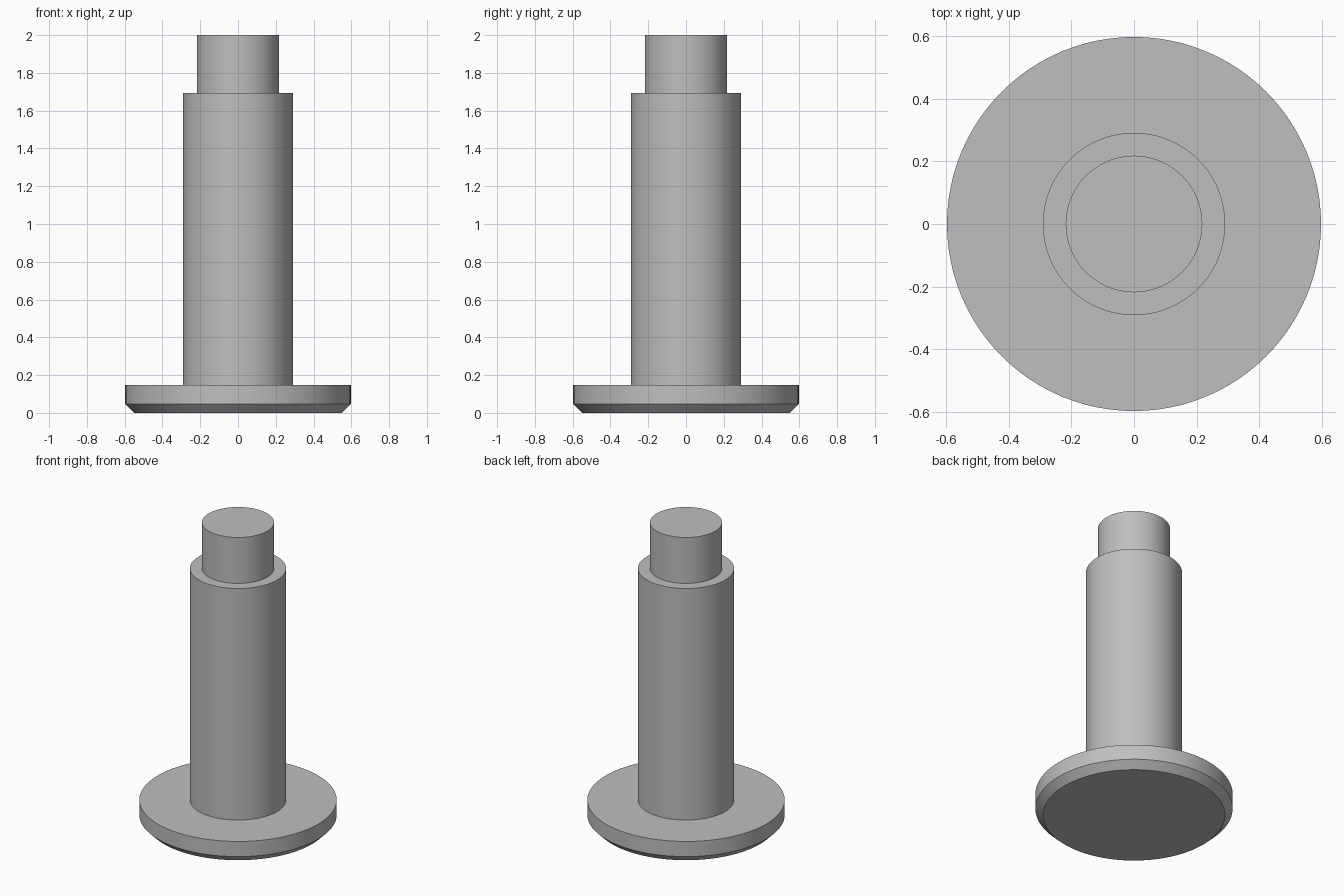
import bpy, bmesh, math

cube = bpy.data.objects.get("Cube")
if cube:
    bpy.data.objects.remove(cube, do_unlink=True)

# Plain grey metal
grey = bpy.data.materials.new("grey_metal")
grey.use_nodes = True
colour = (0.52, 0.52, 0.52, 1)
grey.diffuse_color = colour
grey.node_tree.nodes["Principled BSDF"].inputs["Base Color"].default_value = colour

SEGMENTS = 96

# Half profile (radius, height): chamfered flange, shaft, stepped tip
PROFILE = [(0, 0), (0.55, 0), (0.597, 0.046), (0.597, 0.147),
           (0.291, 0.147), (0.291, 1.693), (0.218, 1.693), (0.218, 2), (0, 2)]

# Turn the profile around the z axis
bm = bmesh.new()
verts = [bm.verts.new((r, 0, z)) for r, z in PROFILE]
edges = [bm.edges.new(pair) for pair in zip(verts, verts[1:])]
bmesh.ops.spin(bm, geom=verts + edges, cent=(0, 0, 0), axis=(0, 0, 1),
               angle=math.tau, steps=SEGMENTS, use_merge=True)
bmesh.ops.remove_doubles(bm, verts=bm.verts, dist=1e-4)
bmesh.ops.recalc_face_normals(bm, faces=bm.faces)

mesh = bpy.data.meshes.new("flanged_pin")
bm.to_mesh(mesh)
bm.free()
mesh.materials.append(grey)
pin = bpy.data.objects.new("flanged_pin", mesh)
bpy.context.collection.objects.link(pin)

# Smooth the round walls, keep the steps and chamfer crisp
bpy.ops.object.select_all(action='DESELECT')
pin.select_set(True)
bpy.context.view_layer.objects.active = pin
bpy.ops.object.shade_smooth_by_angle(angle=math.radians(30))
